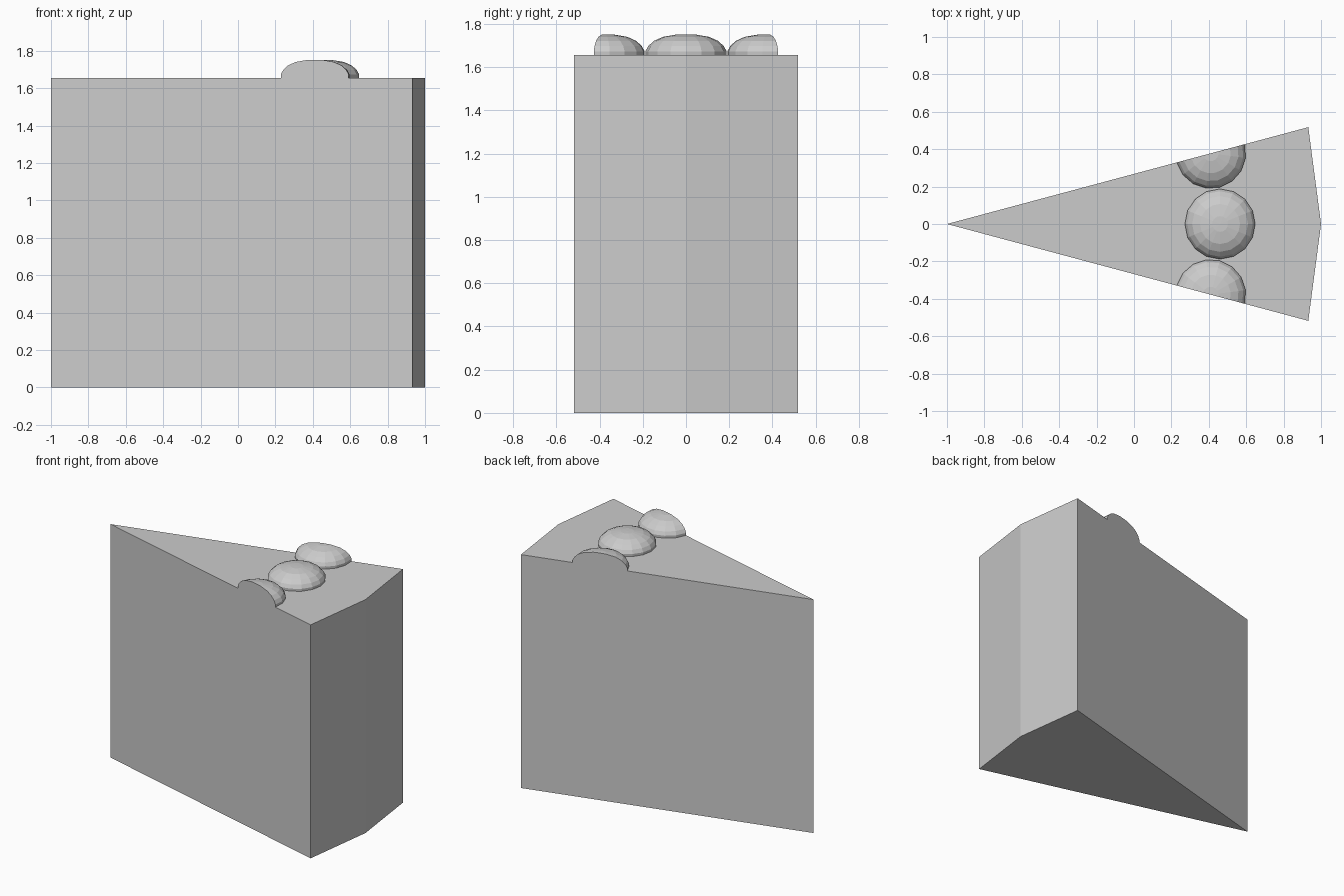
import bpy, bmesh
from math import sin, cos, radians, pi

if "Cube" in bpy.data.objects:
    bpy.data.objects.remove(bpy.data.objects["Cube"])

R, HALF, H = 2.0, radians(15), 1.655      # wedge radius, half angle, height
DOME_R = 1.46                             # dome distance from the wedge tip


def finish(name, bm):
    bmesh.ops.remove_doubles(bm, verts=bm.verts, dist=1e-5)
    bmesh.ops.recalc_face_normals(bm, faces=bm.faces)
    mesh = bpy.data.meshes.new(name)
    bm.to_mesh(mesh)
    bm.free()
    obj = bpy.data.objects.new(name, mesh)
    bpy.context.collection.objects.link(obj)
    return obj


# Cake wedge: outline extruded upward
bm = bmesh.new()
outline = [(-1, 0)] + [(-1 + R * cos(a), R * sin(a)) for a in (-HALF, 0, HALF)]
base = bm.faces.new([bm.verts.new((x, y, 0)) for x, y in outline])
ext = bmesh.ops.extrude_face_region(bm, geom=[base], use_keep_orig=True)
top = [v for v in ext["geom"] if isinstance(v, bmesh.types.BMVert)]
bmesh.ops.translate(bm, verts=top, vec=(0, 0, H))
finish("cake_slice", bm)

# Dome profile (radius, height above the cake), rim to crown
PROFILE = [(.187, 0), (.188, .018), (.175, .042), (.149, .066),
           (.107, .085), (.042, .096), (0, .097)]


def dome(name, position, start, steps):
    """Lathe the profile in 22.5 degree steps; partial domes get a flat cut face."""
    cx, cy = -1 + DOME_R * cos(position), DOME_R * sin(position)
    bm = bmesh.new()
    rows = []
    crown = bm.verts.new((cx, cy, H + PROFILE[-1][1]))
    full = steps == 16
    for i in range(steps if full else steps + 1):
        a = start + i * pi / 8
        rows.append([bm.verts.new((cx + r * cos(a), cy + r * sin(a), H + z))
                     for r, z in PROFILE[:-1]])
    for i in range(steps):
        p, q = rows[i], rows[(i + 1) % len(rows)]
        for k in range(len(p) - 1):
            bm.faces.new((p[k], q[k], q[k + 1], p[k + 1]))
        bm.faces.new((p[-1], q[-1], crown))
    if not full:
        bm.faces.new(rows[0] + [crown] + rows[-1][::-1])
    bm.faces.new([row[0] for row in rows])
    return finish(name, bm)


# Whole topping in the middle, halves sliced by the cut sides
dome("topping_middle", 0, 0, 16)
dome("topping_back_half", HALF, HALF - pi, 8)
dome("topping_front_half", -HALF, -HALF, 8)
